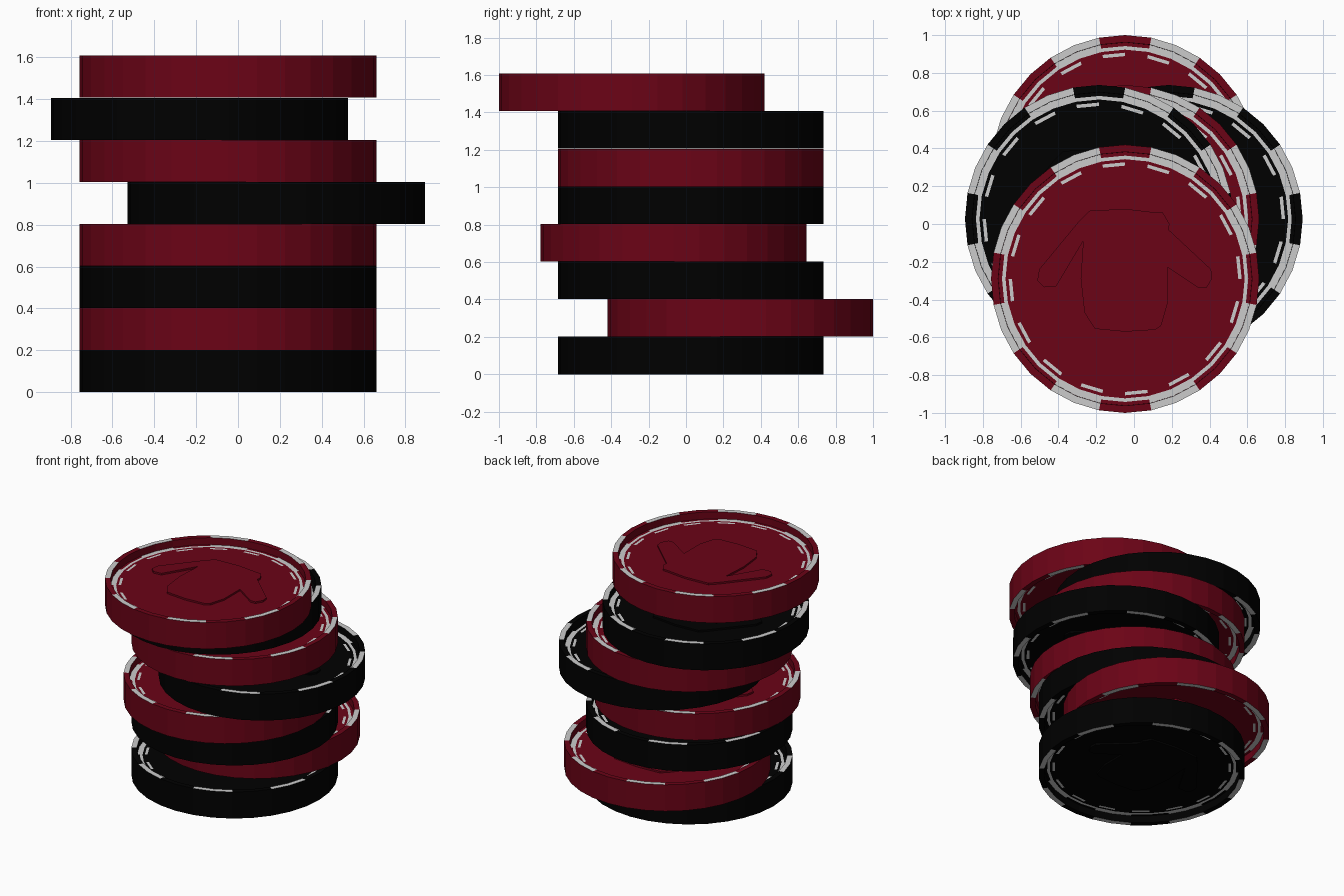
import bpy, bmesh
from math import cos, sin, pi

if "Cube" in bpy.data.objects:
    bpy.data.objects.remove(bpy.data.objects["Cube"])

SEGS, PITCH, H = 32, 0.201, 0.1004    # sides, chip height, half height
FLOOR = H - 0.053                     # height of the recessed face
RELIEF = 0.013                        # relief height above the face


def material(name, rgb):
    m = bpy.data.materials.new(name)
    m.diffuse_color = (*rgb, 1)
    m.use_nodes = True
    m.node_tree.nodes["Principled BSDF"].inputs["Base Color"].default_value = m.diffuse_color
    return m


red = material("red", (0.147, 0.001, 0.008))
black = material("black", (0.0, 0.0, 0.0))
white = material("white", (0.52, 0.52, 0.52))


# which faces of a band are white
def edge_spots(i):
    return ((i + 1) // 2) % 2 == 1


def dashes(i):
    return i % 2 == 0


def solid(i):
    return True


def plain(i):
    return False


# face bands, outside to inside: end radius, end height, white pattern
BANDS = [(0.672, H, edge_spots), (0.671, FLOOR, plain), (0.652, FLOOR, edge_spots),
         (0.633, FLOOR, solid), (0.617, FLOOR, plain), (0.599, FLOOR, dashes)]

# outline of the shirt-shaped relief, relative to the chip centre
EMBLEM = [(-.19, .36), (0, .37), (.17, .35), (.20, .35), (.235, .29), (.23, .26),
          (.455, .05), (.46, 0), (.43, -.05), (.39, -.05), (.225, .06), (.225, -.13),
          (.19, -.25), (.16, -.27), (0, -.28), (-.16, -.265), (-.215, -.18),
          (-.235, 0), (-.222, .20), (-.365, -.04), (-.43, -.045), (-.465, -.01),
          (-.455, .05), (-.24, .31)]


def chip_mesh(name, base):
    bm = bmesh.new()

    def loop(points, z):
        return [bm.verts.new((x, y, z)) for x, y in points]

    def ring(r, z):
        return loop([(r * cos(2 * pi * i / SEGS), r * sin(2 * pi * i / SEGS))
                     for i in range(SEGS)], z)

    def band(a, b, pattern):
        for i in range(len(a)):
            j = (i + 1) % len(a)
            f = bm.faces.new((a[i], a[j], b[j], b[i]))
            f.material_index = int(pattern(i))

    outer = {s: ring(0.71, s * H) for s in (-1, 1)}
    band(outer[-1], outer[1], plain)
    for s in (-1, 1):
        prev = outer[s]
        for r, z, pattern in BANDS:
            cur = ring(r, s * z)
            band(prev, cur, pattern)
            prev = cur
        # relief walls and cap, then the face filled around it
        low, high = loop(EMBLEM, s * FLOOR), loop(EMBLEM, s * (FLOOR + RELIEF))
        band(low, high, plain)
        bm.faces.new(high)
        edges = [bm.edges.get((lp[i - 1], lp[i])) for lp in (prev, low) for i in range(len(lp))]
        bmesh.ops.triangle_fill(bm, use_beauty=True, edges=edges)
    bmesh.ops.recalc_face_normals(bm, faces=bm.faces)
    me = bpy.data.meshes.new(name)
    bm.to_mesh(me)
    bm.free()
    me.materials.append(base)
    me.materials.append(white)
    return me


meshes = [chip_mesh("black_chip", black), chip_mesh("red_chip", red)]

# chip centres from the bottom up
CENTRES = [(-.047, .026), (-.047, .29), (-.047, .026), (-.047, -.067),
           (.183, .026), (-.047, .026), (-.185, .026), (-.047, -.29)]
for k, (x, y) in enumerate(CENTRES):
    ob = bpy.data.objects.new(f"{('black', 'red')[k % 2]}_chip_{k + 1}", meshes[k % 2])
    ob.location = (x, y, H + k * PITCH)
    bpy.context.collection.objects.link(ob)
